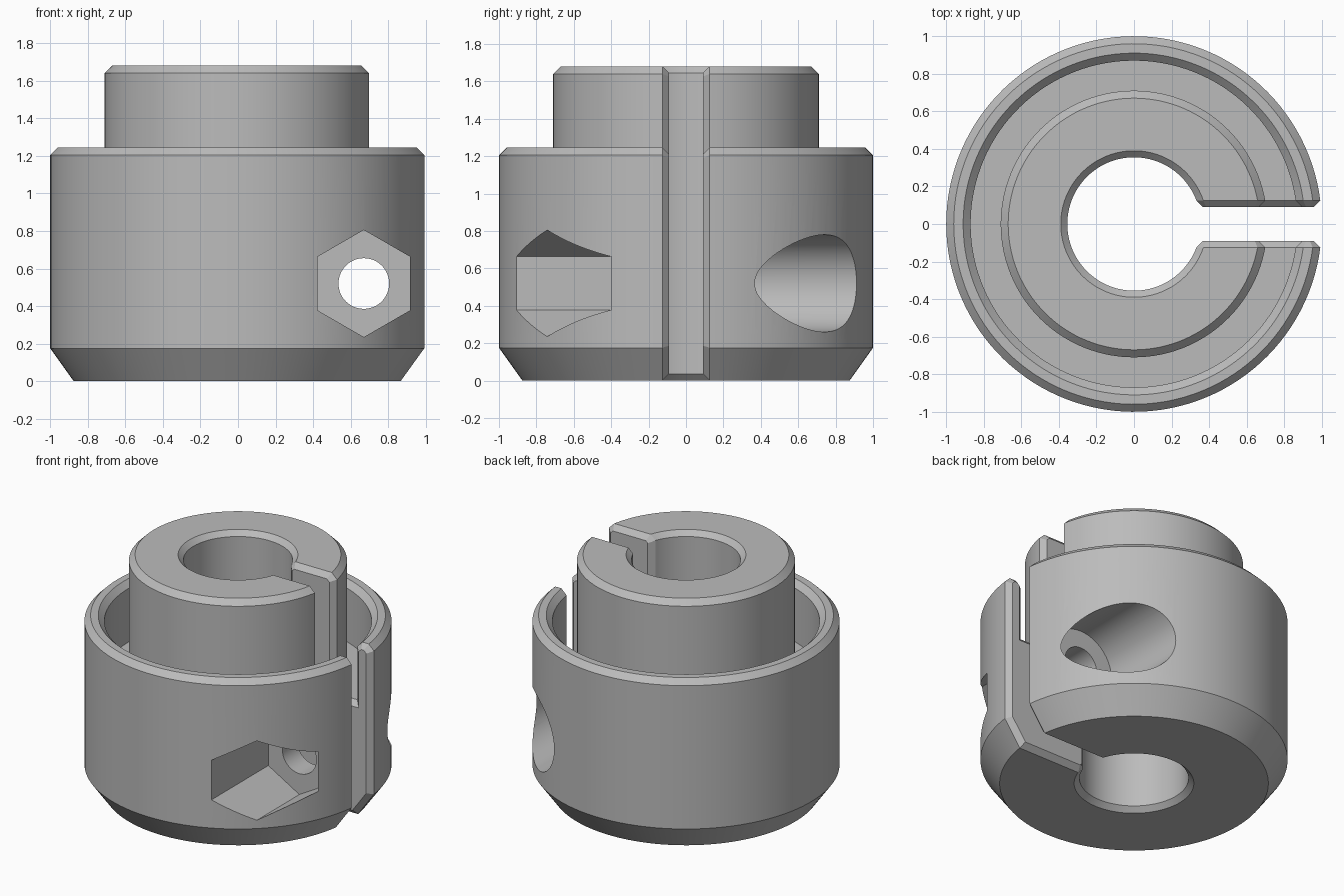
import bpy, bmesh, math
from mathutils import Vector, Matrix

cube = bpy.data.objects.get("Cube")
if cube:
    bpy.data.objects.remove(cube, do_unlink=True)

SEGMENTS = 120
SLOT = 0.09          # half width of the slot
BEVEL = 0.036        # chamfer around the slot walls
SCREW_X, SCREW_Z = 0.67, 0.52
SEAT = 0.26          # distance of both screw seats from the slot plane

metal = bpy.data.materials.new("plain_grey_metal")
metal.use_nodes = True
grey = (0.5, 0.5, 0.5, 1)
metal.diffuse_color = grey
metal.node_tree.nodes["Principled BSDF"].inputs["Base Color"].default_value = grey

# Half section (radius, height), counter-clockwise from the bore's lower edge
profile = [(0.39, 0), (0.875, 0), (1, 0.175), (1, 1.205), (0.96, 1.245),
           (0.91, 1.245), (0.87, 1.205), (0.87, 0.82), (0.71, 0.82),
           (0.71, 1.64), (0.67, 1.68), (0.39, 1.68), (0.355, 1.645),
           (0.355, 0.035)]


def inset(points, amount):
    """Move every side of a counter-clockwise outline inward."""
    pts = [Vector(p) for p in points]
    result = []
    for i, p in enumerate(pts):
        before = (p - pts[i - 1]).normalized()
        after = (pts[(i + 1) % len(pts)] - p).normalized()
        n1, n2 = Vector((-before.y, before.x)), Vector((-after.y, after.x))
        result.append(p + (n1 + n2) * amount / (1 + n1.dot(n2)))
    return result


def make_object(name, bm):
    bmesh.ops.recalc_face_normals(bm, faces=bm.faces)
    mesh = bpy.data.meshes.new(name)
    bm.to_mesh(mesh)
    bm.free()
    mesh.materials.append(metal)
    obj = bpy.data.objects.new(name, mesh)
    bpy.context.collection.objects.link(obj)
    return obj


# Split collar: the section swept around, ending at the slot
bm = bmesh.new()
edge_y = SLOT + BEVEL
rings = []
for r, z in profile:
    start = math.asin(edge_y / r)
    ring = []
    for k in range(SEGMENTS + 1):
        a = start + (2 * math.pi - 2 * start) * k / SEGMENTS
        ring.append(bm.verts.new((r * math.cos(a), r * math.sin(a), z)))
    rings.append(ring)
count = len(profile)
for i in range(count):
    a, b = rings[i], rings[(i + 1) % count]
    for k in range(SEGMENTS):
        bm.faces.new((a[k], a[k + 1], b[k + 1], b[k]))

# Chamfered slot walls
for end, side in ((0, 1), (-1, -1)):
    rim = [ring[end] for ring in rings]
    outline = inset([(v.co.x, v.co.z) for v in rim], BEVEL)
    wall = [bm.verts.new((p.x, side * SLOT, p.y)) for p in outline]
    for i in range(count):
        j = (i + 1) % count
        bm.faces.new((rim[i], rim[j], wall[j], wall[i]))
    bm.faces.new(wall)
collar = make_object("split_collar", bm)


# Screw hole, nut pocket and screw head pocket
def cut(name, radius, sides, y0, y1):
    bm = bmesh.new()
    place = (Matrix.Translation((SCREW_X, (y0 + y1) / 2, SCREW_Z))
             @ Matrix.Rotation(math.pi / 2, 4, 'X'))
    bmesh.ops.create_cone(bm, cap_ends=True, segments=sides, radius1=radius,
                          radius2=radius, depth=y1 - y0, matrix=place)
    cutter = make_object(name, bm)
    cutter.hide_render = True
    mod = collar.modifiers.new(name, 'BOOLEAN')
    mod.operation = 'DIFFERENCE'
    mod.solver = 'EXACT'
    mod.object = cutter
    bpy.ops.object.modifier_apply(modifier=mod.name)
    bpy.data.objects.remove(cutter, do_unlink=True)


bpy.ops.object.select_all(action='DESELECT')
bpy.context.view_layer.objects.active = collar
collar.select_set(True)
cut("nut_pocket", 0.285, 6, -1.2, -SEAT)
cut("screw_head_pocket", 0.26, 64, SEAT, 1.2)
cut("screw_hole", 0.135, 48, -0.6, 0.6)

bpy.ops.object.shade_smooth_by_angle(angle=math.radians(20))
